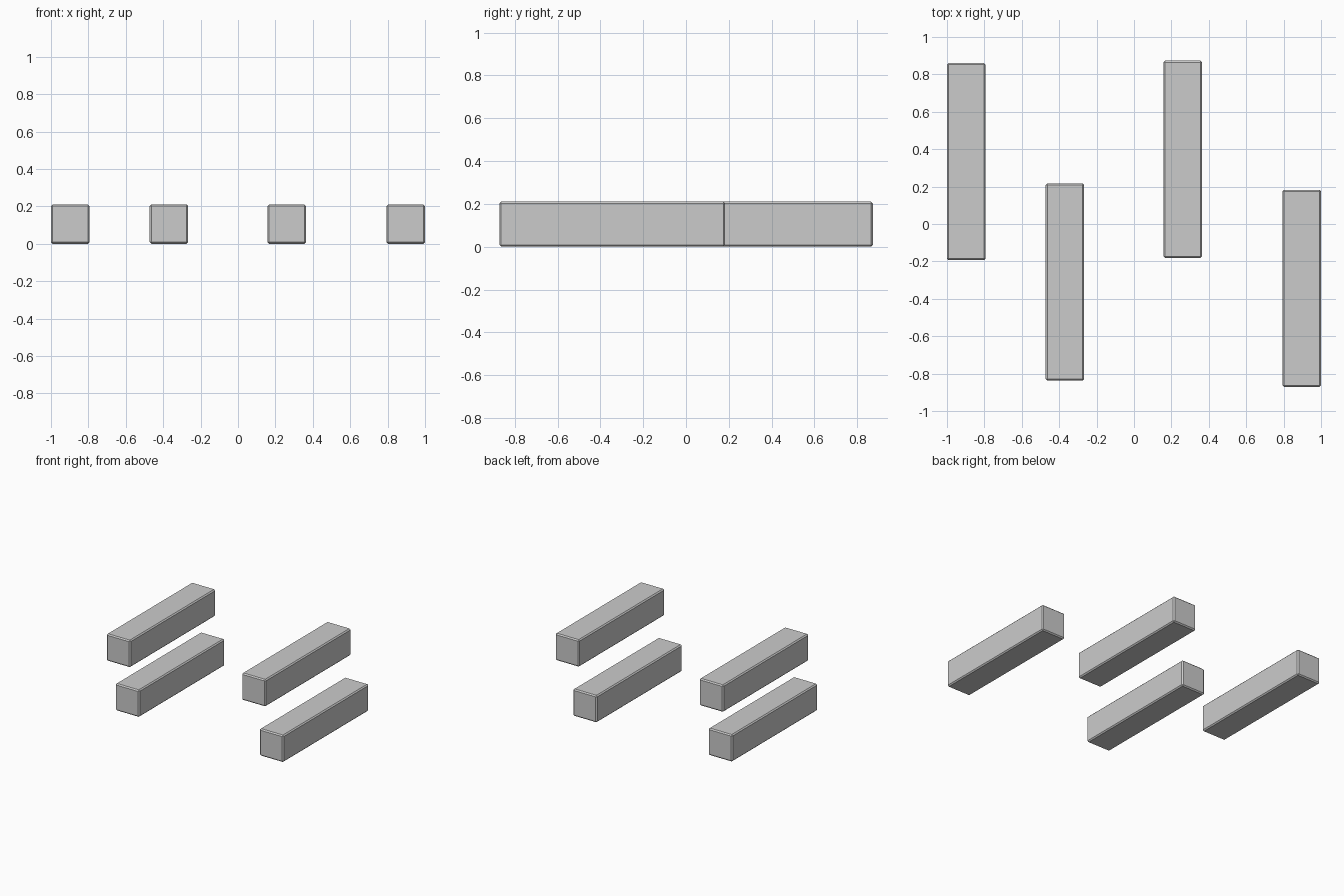
import bpy

if "Cube" in bpy.data.objects:
    bpy.data.objects.remove(bpy.data.objects["Cube"])

WIDTH, LENGTH, HEIGHT, BEVEL = 0.206, 1.055, 0.21, 0.009


def beam(name, x, y):
    """Square timber with small chamfers, resting on the floor."""
    bpy.ops.mesh.primitive_cube_add(size=1, location=(x, y, HEIGHT / 2))
    obj = bpy.context.object
    obj.name = name
    obj.scale = (WIDTH, LENGTH, HEIGHT)
    bpy.ops.object.transform_apply(location=False, rotation=False, scale=True)
    chamfer = obj.modifiers.new("chamfer", 'BEVEL')
    chamfer.width = BEVEL
    chamfer.segments = 1
    return obj


# Four parallel beams, staggered front and back
for i, (x, y) in enumerate([(-0.897, 0.334), (-0.369, -0.310),
                            (0.261, 0.3455), (0.897, -0.3445)], 1):
    beam(f"beam_{i}", x, y)
